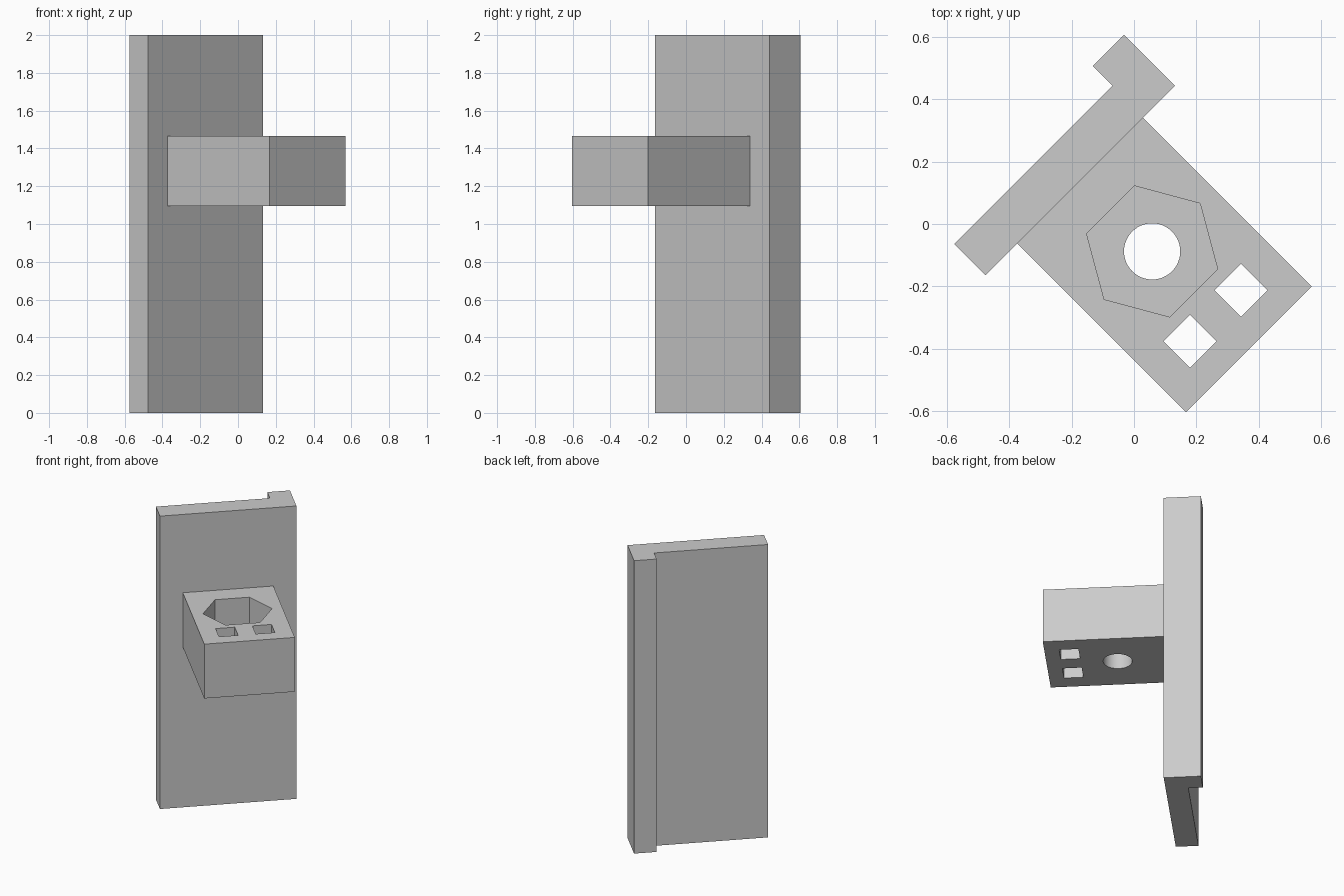
import bpy, bmesh, math
from mathutils import Matrix

cube = bpy.data.objects.get("Cube")
if cube:
    bpy.data.objects.remove(cube, do_unlink=True)

grey = bpy.data.materials.new("plain_grey")
grey.use_nodes = True
color = (0.6, 0.6, 0.6, 1)
grey.diffuse_color = color
grey.node_tree.nodes["Principled BSDF"].inputs["Base Color"].default_value = color

# The whole bracket is drawn square to its plate, then turned about z
TURN = Matrix.Rotation(math.radians(45), 4, "Z")


def prism(name, outline, bottom, top):
    """Extrude a counter-clockwise outline from bottom to top."""
    bm = bmesh.new()
    face = bm.faces.new([bm.verts.new((x, y, bottom)) for x, y in outline])
    new = bmesh.ops.extrude_face_region(bm, geom=[face])["geom"]
    verts = [g for g in new if isinstance(g, bmesh.types.BMVert)]
    bmesh.ops.translate(bm, verts=verts, vec=(0, 0, top - bottom))
    bmesh.ops.recalc_face_normals(bm, faces=bm.faces)
    bm.transform(TURN)
    mesh = bpy.data.meshes.new(name)
    bm.to_mesh(mesh)
    bm.free()
    mesh.materials.append(grey)
    obj = bpy.data.objects.new(name, mesh)
    bpy.context.collection.objects.link(obj)
    return obj


def rectangle(x0, x1, y0, y1):
    return [(x0, y0), (x1, y0), (x1, y1), (x0, y1)]


def polygon(cx, cy, radius, sides):
    angles = [math.tau * i / sides for i in range(sides)]
    return [(cx + radius * math.cos(a), cy + radius * math.sin(a)) for a in angles]


def cut(target, cutter):
    mod = target.modifiers.new(cutter.name, "BOOLEAN")
    mod.operation = "DIFFERENCE"
    mod.solver = "EXACT"
    mod.object = cutter
    cutter.hide_render = True
    bpy.context.view_layer.objects.active = target
    bpy.ops.object.modifier_apply(modifier=mod.name)
    bpy.data.objects.remove(cutter, do_unlink=True)


# Tall back plate with a lip along one rear edge
prism("back_plate", [(-0.452, 0.22), (0.406, 0.22), (0.406, 0.451),
                     (0.264, 0.451), (0.264, 0.361), (-0.452, 0.361)], 0, 2)

# Holder block on the front of the plate
LOW, HIGH = 1.094, 1.465
block = prism("holder_block", rectangle(-0.308, 0.261, -0.544, 0.22), LOW, HIGH)

# Hexagonal pocket, with a round hole through its floor
cut(block, prism("hex_pocket", polygon(-0.021, -0.103, 0.217, 6), LOW + 0.14, HIGH + 0.1))
cut(block, prism("round_hole", polygon(-0.021, -0.103, 0.09, 48), LOW - 0.1, HIGH + 0.1))

# Pair of square holes near the front edge
for cx in (-0.139, 0.092):
    cut(block, prism("square_hole", rectangle(cx - 0.06, cx + 0.06, -0.452, -0.332),
                     LOW - 0.1, HIGH + 0.1))

# Smooth the round hole while keeping hard edges
bpy.ops.object.select_all(action="DESELECT")
block.select_set(True)
bpy.context.view_layer.objects.active = block
bpy.ops.object.shade_smooth_by_angle(angle=math.radians(30))
